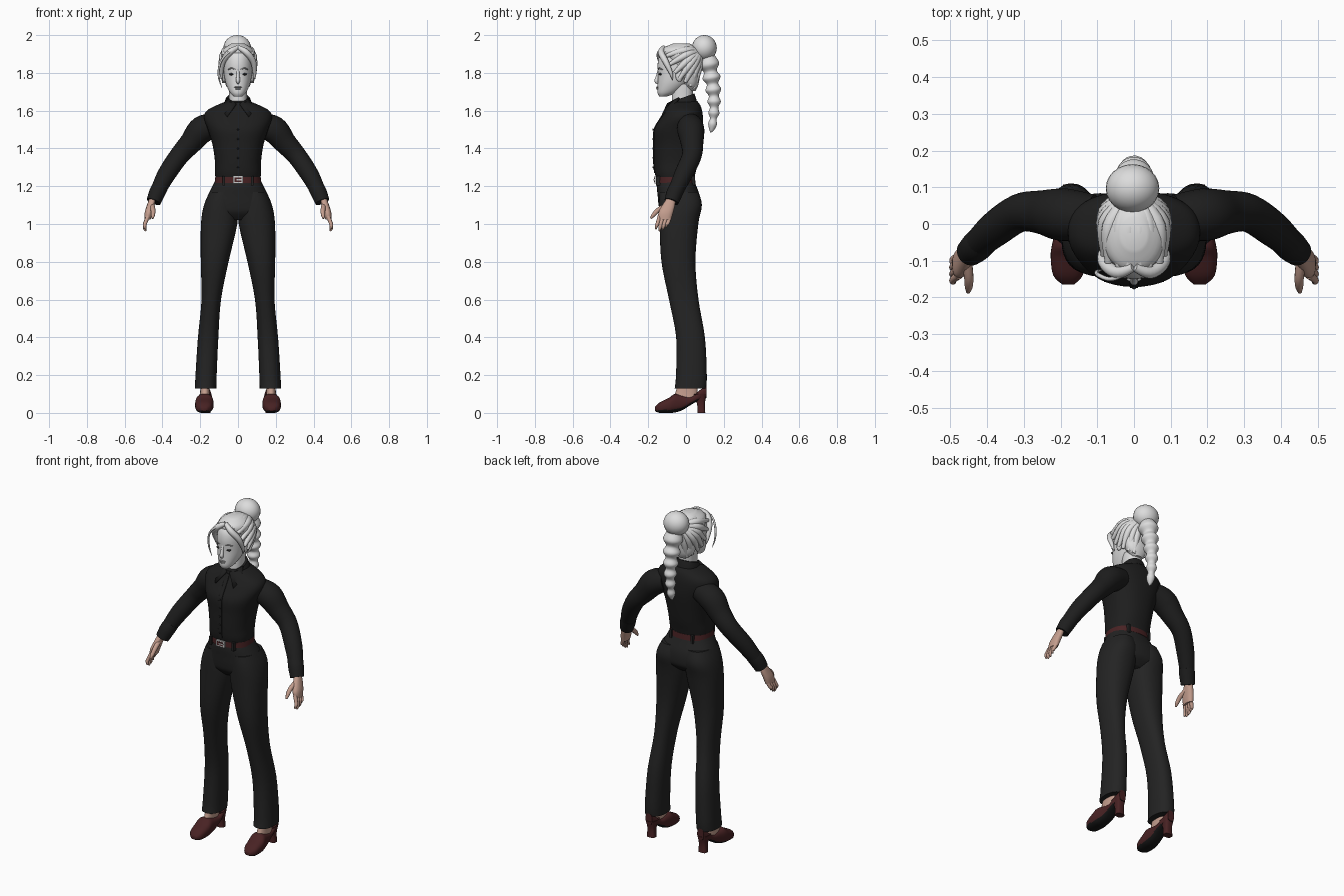
import bpy, bmesh, math
from mathutils import Vector

old = bpy.data.objects.get("Cube")
if old:
    bpy.data.objects.remove(old, do_unlink=True)


def material(name, r, g, b):
    m = bpy.data.materials.new(name)
    m.use_nodes = True
    m.diffuse_color = (r, g, b, 1)
    m.node_tree.nodes["Principled BSDF"].inputs["Base Color"].default_value = (r, g, b, 1)
    return m


shirt = material("black shirt cloth", .013, .013, .013)
cloth = material("charcoal trouser cloth", .017, .017, .017)
skin = material("warm skin", .55, .34, .27)
pale = material("pale hair and face", .72, .72, .72)
leather = material("dark red leather", .065, .016, .017)
black = material("black sole", .008, .008, .008)
silver = material("silver buckle", .6, .6, .6)
dark = material("dark eye", .04, .04, .04)
grey = material("grey lips and brows", .36, .36, .36)


def finish(name, mat, bm, side=1):
    for v in bm.verts:
        v.co.x *= side
    bmesh.ops.recalc_face_normals(bm, faces=bm.faces)
    mesh = bpy.data.meshes.new(name)
    bm.to_mesh(mesh)
    bm.free()
    mesh.materials.append(mat)
    mesh.shade_smooth()
    mesh.set_sharp_from_angle(angle=math.radians(50))
    obj = bpy.data.objects.new(name, mesh)
    bpy.context.scene.collection.objects.link(obj)
    return obj


def spline(rows, steps):
    # smooth interpolation through every row
    p = [Vector(r) for r in rows]
    p = [p[0]] + p + [p[-1]]
    out = []
    for a, b, c, d in zip(p, p[1:], p[2:], p[3:]):
        for k in range(steps):
            t = k / steps
            out.append(b + (c - a) * (t / 2) + (a * 2 - b * 5 + c * 4 - d) * (t * t / 2)
                       + (b * 3 - a - c * 3 + d) * (t ** 3 / 2))
    return out + [p[-1]]


def bridge(name, mat, rings, side=1):
    bm = bmesh.new()
    loops = [[bm.verts.new(co) for co in ring] for ring in rings]
    n = len(loops[0])
    for a, b in zip(loops, loops[1:]):
        for i in range(n):
            j = (i + 1) % n
            bm.faces.new((a[i], a[j], b[j], b[i]))
    bm.faces.new(loops[0])
    bm.faces.new(loops[-1])
    return finish(name, mat, bm, side)


def loft(name, mat, rows, side=1, axis="z", power=2.3, steps=4, n=32):
    # each row: position along the axis, then both limits of the two other directions
    rings = []
    for t, a0, a1, b0, b1 in spline(rows, steps):
        ring = []
        for i in range(n):
            u = math.tau * i / n
            c, s = (math.copysign(abs(f) ** (2 / power), f) for f in (math.cos(u), math.sin(u)))
            a, b = (a0 + a1 + (a1 - a0) * c) / 2, (b0 + b1 + (b1 - b0) * s) / 2
            ring.append((a, b, t) if axis == "z" else (a, t, b))
        rings.append(ring)
    return bridge(name, mat, rings, side)


def body(name, mat, rows, **kw):
    return loft(name, mat, [(z, -w, w, front, back) for z, w, front, back in rows], **kw)


def sweep(name, mat, rows, side=1, steps=5, n=16):
    # each row: x, y, z, radius
    pts = spline(rows, steps)
    rings, normal = [], None
    for i, p in enumerate(pts):
        t = (pts[min(i + 1, len(pts) - 1)].xyz - pts[max(i - 1, 0)].xyz).normalized()
        normal = t.orthogonal() if normal is None else normal - t * normal.dot(t)
        normal.normalize()
        other = t.cross(normal)
        rings.append([p.xyz + (normal * math.cos(math.tau * k / n)
                               + other * math.sin(math.tau * k / n)) * p.w for k in range(n)])
    return bridge(name, mat, rings, side)


def shape(name, mat, loc, size, side=1, ball=True):
    bm = bmesh.new()
    if ball:
        bmesh.ops.create_uvsphere(bm, u_segments=24, v_segments=14, radius=1)
    else:
        bmesh.ops.create_cube(bm, size=2)
    bmesh.ops.scale(bm, vec=size, verts=bm.verts)
    bmesh.ops.translate(bm, vec=loc, verts=bm.verts)
    return finish(name, mat, bm, side)


# Shirt body, placket and buttons
chest = [(1.22, .115, -.15, .04), (1.27, .122, -.165, .05), (1.33, .122, -.17, .065),
         (1.42, .135, -.17, .08), (1.5, .16, -.168, .09), (1.56, .18, -.135, .09),
         (1.6, .165, -.11, .085), (1.63, .11, -.095, .075), (1.65, .06, -.08, .06)]
body("shirt", shirt, chest, n=40)
body("shirt_placket", shirt, [(z, .012, front - .004, front + .02) for z, w, front, back in chest[1:-1]],
     power=6)
for i in range(5):
    z = 1.3 + i * .05
    shape("shirt_button", shirt, (0, -.174, z), (.005, .004, .005))

# Collar band rising to the back, with two pointed leaves
band = body("collar_band", shirt, [(1.62, .075, -.09, .06), (1.65, .07, -.095, .052),
                                   (1.675, .06, -.09, .044)])
for v in band.data.vertices:
    v.co.z += .36 * v.co.y
for side, label in ((1, "left"), (-1, "right")):
    bm = bmesh.new()
    bm.faces.new([bm.verts.new(c) for c in ((.063, -.04, 1.67), (.012, -.1, 1.64),
                                            (.06, -.132, 1.57), (.085, -.09, 1.605))])
    leaf = finish(label + "_collar_leaf", shirt, bm, side)
    leaf.modifiers.new("thickness", "SOLIDIFY").thickness = .012

# Trouser hips, belt, buckle and belt loops
body("trouser_hips", cloth, [(1.24, .115, -.152, .04), (1.2, .135, -.155, .055), (1.15, .16, -.15, .073),
                             (1.1, .179, -.145, .078), (1.06, .18, -.135, .07), (1.02, .12, -.1, .03)])
body("belt", leather, [(1.218, .124, -.16, .05), (1.25, .12, -.16, .047)], steps=1, n=40)
shape("buckle_frame", silver, (0, -.162, 1.234), (.027, .006, .019), ball=False)
shape("buckle_opening", leather, (0, -.166, 1.234), (.019, .004, .011), ball=False)
shape("buckle_prong", silver, (.006, -.169, 1.234), (.014, .003, .003), ball=False)

for side, label in ((1, "left"), (-1, "right")):
    for x, y in ((.075, -.145), (.07, .035)):
        shape(label + "_belt_loop", cloth, (x, y, 1.23), (.007, .013, .025), side, ball=False)

    # Flared trouser leg
    loft(label + "_trouser_leg", cloth,
         [(1.17, .01, .15, -.14, .065), (1.1, .004, .18, -.143, .084), (1.0, .004, .196, -.14, .065),
          (.8, .05, .197, -.13, .05), (.6, .09, .193, -.09, .066), (.4, .104, .212, -.052, .1),
          (.2, .113, .225, -.053, .11), (.13, .115, .228, -.06, .106)], side)

    # Foot and heeled shoe with a black underside
    loft(label + "_ankle", skin, [(.06, .148, .205, -.075, .06), (.11, .15, .2, -.055, .06),
                                  (.2, .15, .2, -.03, .065)], side)
    shoe = loft(label + "_shoe", leather,
                [(-.165, .163, .195, .01, .03), (-.14, .14, .22, 0, .055), (-.09, .13, .227, 0, .08),
                 (-.06, .13, .224, .002, .1), (-.02, .132, .215, .014, .095), (.03, .135, .207, .045, .09),
                 (.07, .14, .203, .065, .118), (.108, .15, .193, .08, .145)], side, axis="y", power=2.6)
    shoe.data.materials.append(black)
    for face in shoe.data.polygons:
        if face.normal.z < -.5:
            face.material_index = 1
    loft(label + "_heel", leather, [(0, .145, .197, .06, .102), (.05, .148, .194, .058, .1),
                                    (.1, .14, .203, .035, .11)], side, power=3)

    # Sleeve and cuff
    sweep(label + "_sleeve", shirt,
          [(.11, .02, 1.53, .06), (.19, .025, 1.5, .072), (.25, .032, 1.43, .06), (.312, .03, 1.36, .052),
           (.38, -.015, 1.26, .048), (.432, -.062, 1.16, .038)], side, n=24)
    sweep(label + "_cuff", shirt, [(.41, -.043, 1.2, .042), (.428, -.06, 1.165, .043),
                                   (.447, -.077, 1.118, .038)], side, n=24)

    # Palm, four fingers and thumb
    loft(label + "_palm", skin, [(1.14, .434, .468, -.1, -.055), (1.1, .442, .482, -.125, -.058),
                                 (1.06, .452, .494, -.146, -.068), (1.025, .462, .496, -.145, -.078)], side)
    for k, name in enumerate(("index", "middle", "ring", "little")):
        y, drop = -.14 + k * .018, (.01, 0, .006, .02)[k]
        sweep(label + "_" + name + "_finger", skin,
              [(.477, y, 1.04, .011), (.491, y - .01, 1.005, .01),
               (.494, y - .016, .98 + drop, .009), (.489, y - .02, .963 + drop, .004)], side, n=10)
    sweep(label + "_thumb", skin, [(.455, -.1, 1.1, .014), (.45, -.145, 1.075, .013),
                                   (.45, -.17, 1.05, .011), (.452, -.186, 1.03, .005)], side, n=10)

    # Eye, brow and ear
    shape(label + "_eye", dark, (.033, -.135, 1.793), (.015, .01, .006), side)
    sweep(label + "_brow", grey, [(.014, -.147, 1.818, .002), (.035, -.141, 1.824, .004),
                                  (.056, -.122, 1.816, .002)], side, n=8)
    shape(label + "_ear", pale, (.075, -.035, 1.785), (.012, .02, .032), side)

    # Combed locks gathered toward the bun
    hairline = spline([(.015, -.12, 1.925), (.07, -.105, 1.89), (.084, -.06, 1.8),
                       (.075, -.005, 1.75), (.035, .04, 1.715)], 2)
    for start in hairline:
        end = Vector((.012, .075, 1.91))
        mid = (start + end) / 2
        sweep(label + "_hair_lock", pale,
              [(*start, .01), (start.x * .94, mid.y + .01, mid.z + .018, .021), (*end, .016)], side, n=12)
    sweep(label + "_parted_fringe", pale,
          [(.002, -.118, 1.935, .012), (.045, -.132, 1.908, .017), (.08, -.108, 1.86, .016),
           (.088, -.08, 1.8, .01), (.083, -.07, 1.76, .002)], side, n=12)

# Neck, head, nose and lips
body("neck", pale, [(1.58, .055, -.07, .05), (1.65, .047, -.075, .035), (1.74, .05, -.07, .04)])
body("head", pale, [(1.674, .02, -.14, -.105), (1.695, .042, -.151, -.05), (1.74, .063, -.15, .01),
                    (1.79, .074, -.148, .05), (1.85, .077, -.15, .065), (1.9, .07, -.135, .06),
                    (1.94, .04, -.09, .02)], power=2.1)
sweep("nose", pale, [(0, -.143, 1.815, .007), (0, -.151, 1.78, .009), (0, -.156, 1.757, .011),
                     (0, -.149, 1.745, .006)])
shape("upper_lip", grey, (0, -.15, 1.724), (.02, .008, .004))
shape("lower_lip", grey, (0, -.15, 1.716), (.017, .008, .005))

# Hair cap, loose strand, bun and tapering ponytail
body("hair_cap", pale, [(1.705, .03, .01, .05), (1.74, .065, -.015, .066), (1.8, .082, -.05, .076),
                        (1.86, .09, -.1, .08), (1.9, .088, -.128, .078), (1.93, .073, -.122, .06),
                        (1.955, .035, -.07, .02)], power=2.1)
sweep("loose_strand", pale, [(-.01, -.128, 1.93, .006), (-.06, -.15, 1.9, .006), (-.095, -.14, 1.85, .006),
                             (-.102, -.13, 1.78, .005), (-.085, -.125, 1.72, .001)], n=8)
shape("hair_bun", pale, (-.004, .097, 1.932), (.073, .066, .068))
tail = []
for i in range(13):
    t = i / 12
    swell = 1.12 if i % 2 else .76
    tail.append((0, .115 + .034 * math.sin(t * 2.5), 1.885 - .385 * t ** .9, (.052 - .034 * t) * swell))
tail.append((0, .13, 1.485, .003))
sweep("braided_ponytail", pale, tail, n=20)
